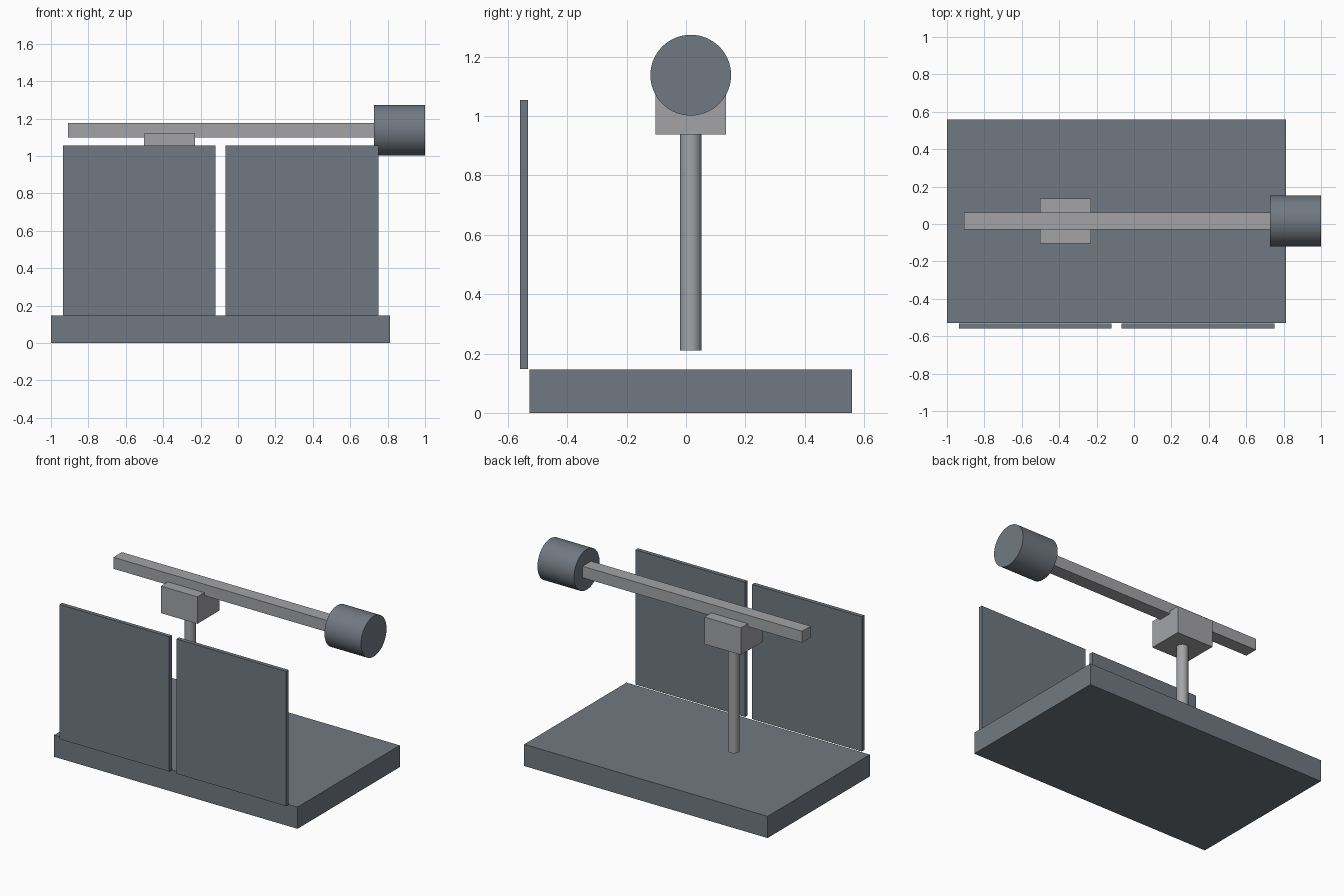
import bpy
import math

cube = bpy.data.objects.get("Cube")
if cube:
    bpy.data.objects.remove(cube, do_unlink=True)


def material(name, colour):
    mat = bpy.data.materials.new(name)
    mat.use_nodes = True
    mat.diffuse_color = colour
    mat.node_tree.nodes["Principled BSDF"].inputs["Base Color"].default_value = colour
    return mat


slate = material("slate grey", (0.165, 0.191, 0.219, 1))
silver = material("light grey", (0.366, 0.371, 0.386, 1))


def box(name, mat, x, y, z):
    """Box spanning the given (low, high) ranges."""
    spans = (x, y, z)
    bpy.ops.mesh.primitive_cube_add(size=1, location=[(a + b) / 2 for a, b in spans])
    obj = bpy.context.object
    obj.name = name
    obj.scale = [b - a for a, b in spans]
    bpy.ops.object.transform_apply(location=False, rotation=False, scale=True)
    obj.data.materials.append(mat)
    return obj


def cylinder(name, mat, radius, length, centre, tilt=0):
    bpy.ops.mesh.primitive_cylinder_add(vertices=64, radius=radius, depth=length,
                                        location=centre, rotation=(0, tilt, 0))
    obj = bpy.context.object
    obj.name = name
    obj.data.materials.append(mat)
    bpy.ops.object.shade_smooth_by_angle(angle=math.radians(35))
    return obj


# Base slab
box("base", slate, (-1, 0.813), (-0.528, 0.56), (0, 0.146))

# Pair of thin upright front panels
for side, left in (("right", -0.936), ("left", -0.066)):
    box(side + "_front_panel", slate, (left, left + 0.816), (-0.56, -0.533), (0.148, 1.055))

# Column and mounting block under the arm
axis_y = 0.016
cylinder("column", silver, 0.036, 0.73, (-0.367, axis_y, 0.575))
box("mounting_block", silver, (-0.503, -0.231), (axis_y - 0.119, axis_y + 0.119), (0.938, 1.12))

# Horizontal arm with the drum on its end
box("arm", silver, (-0.908, 0.728), (axis_y - 0.045, axis_y + 0.045), (1.1, 1.177))
cylinder("end_drum", slate, 0.136, 0.272, (0.864, axis_y, 1.138), math.pi / 2)
